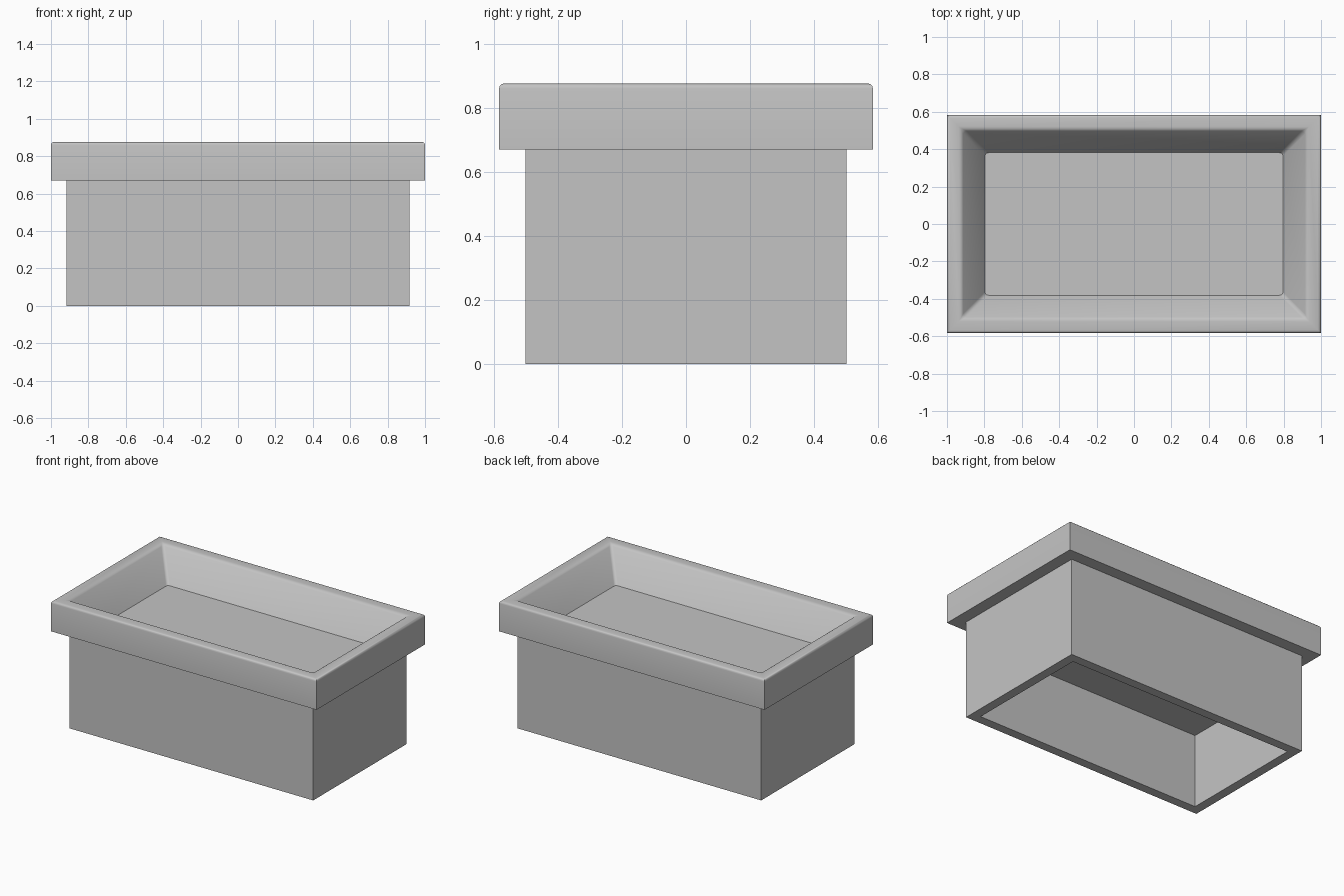
import bpy, bmesh, math

if "Cube" in bpy.data.objects:
    bpy.data.objects.remove(bpy.data.objects["Cube"], do_unlink=True)

# Single stone grey
stone = bpy.data.materials.new("stone_grey")
stone.use_nodes = True
grey = (0.55, 0.55, 0.55, 1)
stone.diffuse_color = grey
stone.node_tree.nodes["Principled BSDF"].inputs["Base Color"].default_value = grey

BODY_TOP, RIM_TOP = 0.67, 0.876

# Section from the underside hollow, round the outside and into the basin:
# half width, half depth, height
section = [
    (0.854, 0.438, 0.50),
    (0.854, 0.438, 0.0),
    (0.917, 0.501, 0.0),
    (0.917, 0.501, BODY_TOP),
    (1.0, 0.583, BODY_TOP),
    (1.0, 0.583, RIM_TOP),
    (0.922, 0.506, RIM_TOP),
    (0.797, 0.381, BODY_TOP),
]
OUTER, LIP, FLOOR = 5, 6, 7

bm = bmesh.new()


def ring(hx, hy, z):
    return [bm.verts.new((sx * hx, sy * hy, z))
            for sx, sy in ((-1, -1), (1, -1), (1, 1), (-1, 1))]


rings = [ring(*p) for p in section]
for low, high in zip(rings, rings[1:]):
    for i in range(4):
        j = (i + 1) % 4
        bm.faces.new((low[i], low[j], high[j], high[i]))

# Hollow ceiling and basin floor
bm.faces.new(rings[0][::-1])
bm.faces.new(rings[FLOOR])
bmesh.ops.recalc_face_normals(bm, faces=bm.faces)

# Softly rounded rim edges and basin corners
soft = []
for i in range(4):
    j = (i + 1) % 4
    soft += [bm.edges.get((rings[OUTER][i], rings[OUTER][j])),
             bm.edges.get((rings[LIP][i], rings[LIP][j])),
             bm.edges.get((rings[LIP][i], rings[FLOOR][i]))]
bmesh.ops.bevel(bm, geom=soft, offset=0.016, offset_type='OFFSET',
                segments=3, profile=0.5, affect='EDGES', clamp_overlap=True)

mesh = bpy.data.meshes.new("trough")
bm.to_mesh(mesh)
bm.free()
mesh.materials.append(stone)
trough = bpy.data.objects.new("trough", mesh)
bpy.context.collection.objects.link(trough)

# Smooth bevels, crisp corners
bpy.ops.object.select_all(action='DESELECT')
trough.select_set(True)
bpy.context.view_layer.objects.active = trough
bpy.ops.object.shade_smooth_by_angle(angle=math.radians(35))
